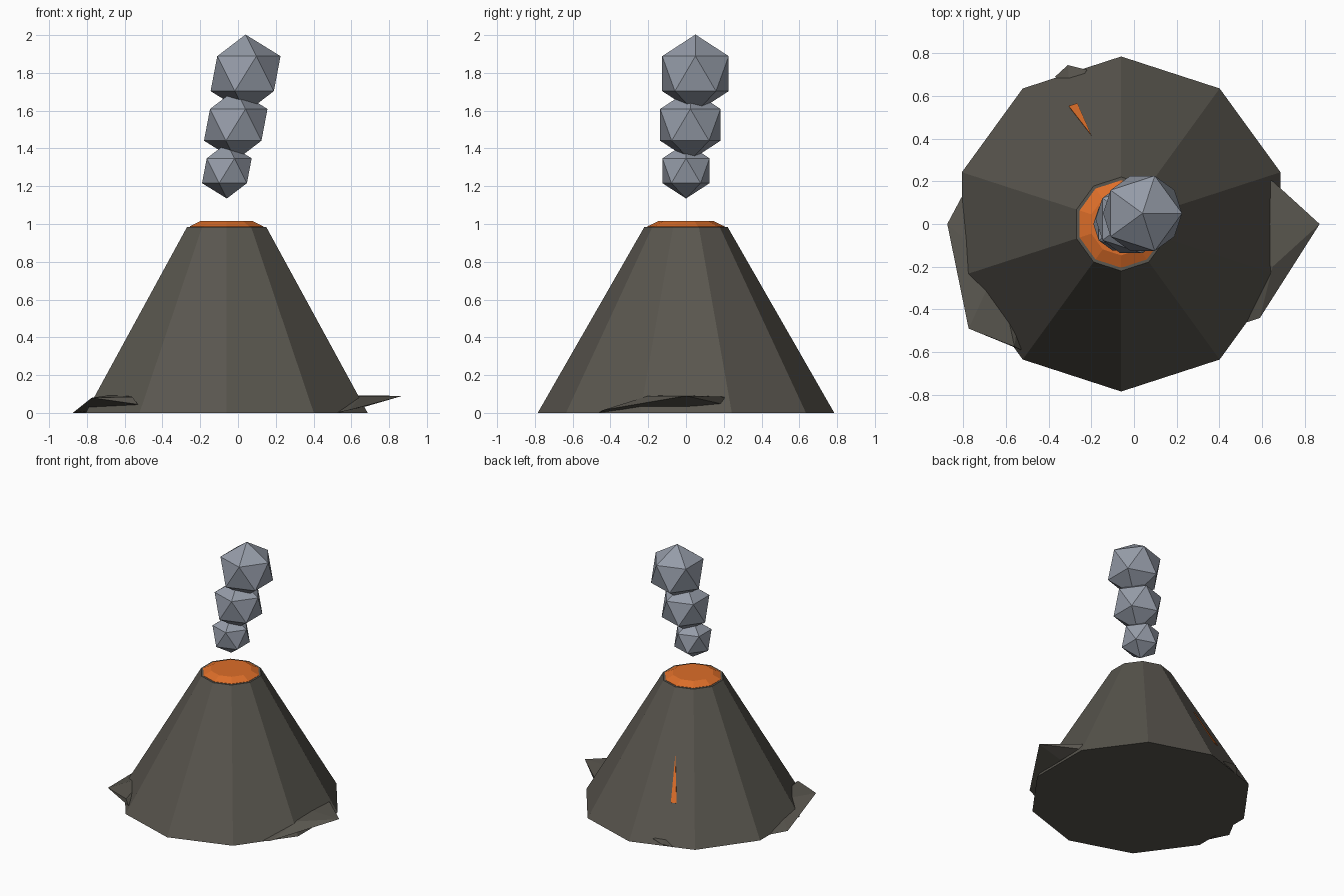
import bpy, bmesh, math
from mathutils import Vector

if "Cube" in bpy.data.objects:
    bpy.data.objects.remove(bpy.data.objects["Cube"])

CX = -0.06                      # mountain axis
R0, R1, H = 0.785, 0.22, 0.985  # base radius, rim radius, rim height


def material(name, rgb):
    m = bpy.data.materials.new(name)
    m.diffuse_color = (*rgb, 1)
    m.use_nodes = True
    m.node_tree.nodes["Principled BSDF"].inputs["Base Color"].default_value = m.diffuse_color
    return m


ROCK = material("dark_rock", (0.100, 0.093, 0.077))
LAVA = material("orange_lava", (0.72, 0.155, 0.022))
SMOKE = material("grey_smoke", (0.30, 0.33, 0.39))


def finish(bm, name, mat):
    bmesh.ops.recalc_face_normals(bm, faces=bm.faces)
    me = bpy.data.meshes.new(name)
    bm.to_mesh(me)
    bm.free()
    me.materials.append(mat)
    ob = bpy.data.objects.new(name, me)
    bpy.context.collection.objects.link(ob)
    return ob


def frustum(name, rings, mat):
    """Closed ten-sided solid from (radius, height) rings."""
    bm = bmesh.new()
    loops = []
    for r, z in rings:
        loops.append([bm.verts.new((CX + r * math.cos(math.radians(18 + 36 * i)),
                                    r * math.sin(math.radians(18 + 36 * i)), z))
                      for i in range(10)])
    for a, b in zip(loops, loops[1:]):
        for i in range(10):
            j = (i + 1) % 10
            bm.faces.new((a[i], a[j], b[j], b[i]))
    bm.faces.new(loops[0][::-1])
    bm.faces.new(loops[-1])
    return finish(bm, name, mat)


def hull(name, points, mat):
    bm = bmesh.new()
    for p in points:
        bm.verts.new(p)
    res = bmesh.ops.convex_hull(bm, input=bm.verts)
    loose = [v for v in bm.verts if not v.link_faces]
    bmesh.ops.delete(bm, geom=loose, context='VERTS')
    return finish(bm, name, mat)


# Mountain and the lava plug in its mouth
frustum("mountain", [(R0, 0), (R1, H)], ROCK)
frustum("lava_pool", [(0.205, H - 0.02), (0.205, H + 0.002), (0.147, 1.015)], LAVA)

# Smoke puffs rising and drifting
for name, loc, r in [("smoke_low", (-0.059, 0.0, 1.282), 0.147),
                     ("smoke_middle", (-0.012, 0.023, 1.525), 0.188),
                     ("smoke_high", (0.04, 0.05, 1.796), 0.207)]:
    bm = bmesh.new()
    bmesh.ops.create_icosphere(bm, subdivisions=1, radius=r)
    finish(bm, name, SMOKE).location = loc

# Jagged ledges around the foot
hull("ledge_right", [(0.87, 0, 0.09), (0.645, 0.205, 0.085), (0.64, 0.2, 0.045),
                     (0.65, -0.2, 0.09), (0.59, -0.44, 0.015), (0.53, -0.46, 0.002),
                     (0.68, 0, 0.035), (0.4, 0, 0.095), (0.45, -0.1, 0.004)], ROCK)
hull("ledge_left", [(-0.875, 0, 0), (-0.775, -0.49, 0.08), (-0.795, 0.15, 0.002),
                    (-0.56, -0.575, 0.085), (-0.53, -0.59, 0.045),
                    (-0.64, -0.2, 0.1), (-0.5, -0.1, 0.002)], ROCK)
hull("ledge_back", [(-0.31, 0.745, 0.03), (-0.37, 0.69, 0.0), (-0.22, 0.722, 0.04),
                    (-0.3, 0.6, 0.0), (-0.3, 0.6, 0.05)], ROCK)

# Lava streak: thin plate lying on the back-left facet
a = math.radians(108)
out = Vector((math.cos(a), math.sin(a), 0))
normal = (out * H + Vector((0, 0, (R0 - R1) * math.cos(math.radians(18))))).normalized()
pts = []
for x, y in [(-0.305, 0.55), (-0.265, 0.563), (-0.2, 0.415)]:
    d = (x - CX) * out.x + y * out.y
    z = (R0 - d / math.cos(math.radians(18))) * H / (R0 - R1)
    p = Vector((x, y, z))
    pts += [p + normal * 0.004, p - normal * 0.004]
hull("lava_streak", pts, LAVA)
